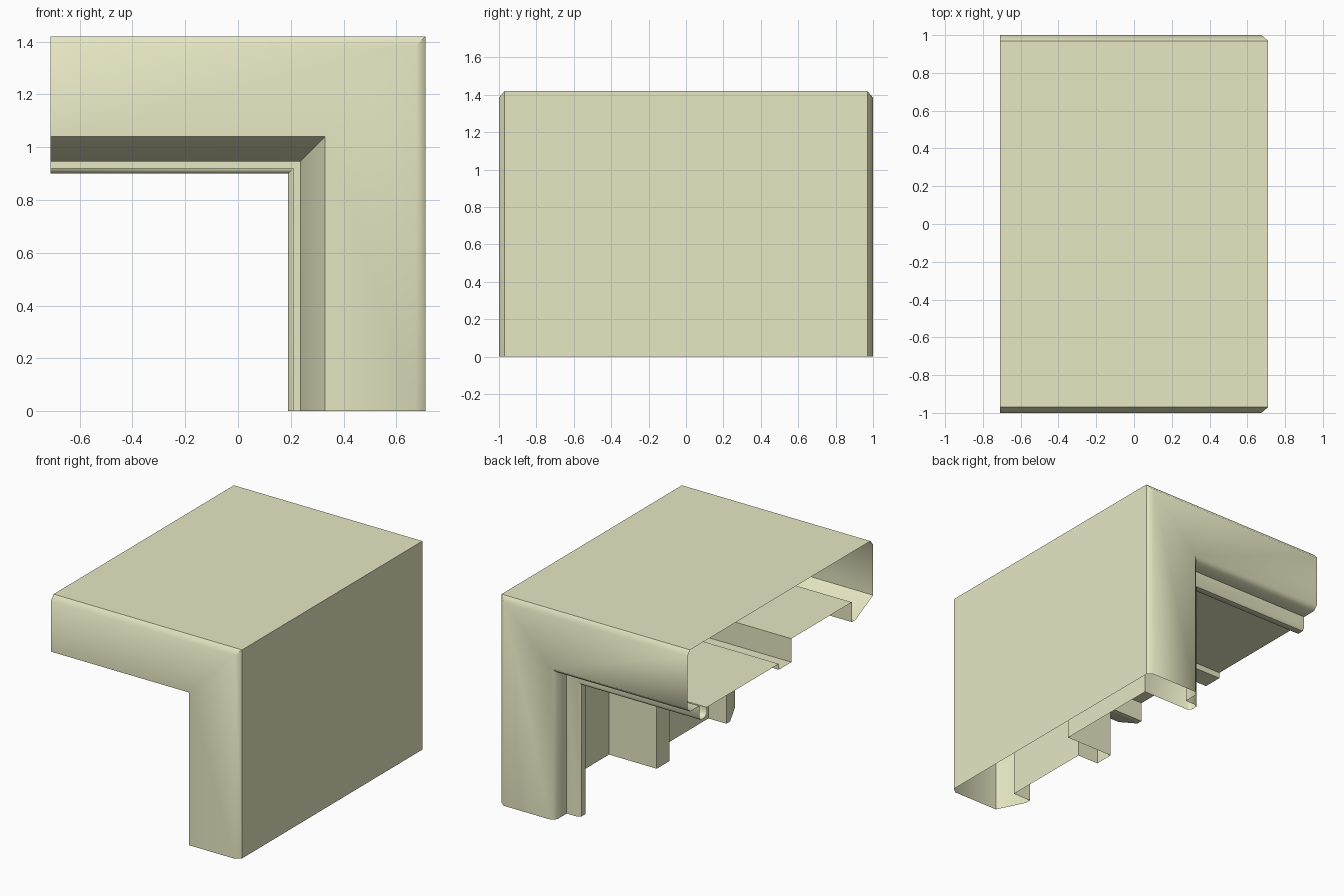
import bpy, bmesh, math

if "Cube" in bpy.data.objects:
    bpy.data.objects.remove(bpy.data.objects["Cube"])

# Cross-section: (y, depth below the header top, depth inside the post side)
profile = [
    (-0.97, 0.00, 0.00), (0.97, 0.00, 0.00),      # outer flat
    (1.00, 0.036, 0.036), (1.00, 0.39, 0.39),     # back face
    (0.97, 0.42, 0.42), (0.87, 0.42, 0.42),
    (0.87, 0.50, 0.50), (0.855, 0.52, 0.52),      # bead
    (0.81, 0.52, 0.52), (0.79, 0.50, 0.50),
    (0.79, 0.46, 0.14), (0.015, 0.46, 0.14),      # recess, deeper in the post
    (0.015, 0.50, 0.50), (-0.12, 0.50, 0.50),     # stop rib
    (-0.12, 0.34, 0.34), (-0.77, 0.34, 0.34),     # front rebate
    (-0.77, 0.475, 0.475), (-0.81, 0.475, 0.475), # front lip
    (-1.00, 0.38, 0.38), (-1.00, 0.036, 0.036),   # front face
]
HALF, TOP = 0.71, 1.42

# Sweep the open-ended section along the header, round the mitre, down the post
bm = bmesh.new()
rings = [
    [bm.verts.new((-HALF, y, TOP - dh)) for y, dh, dp in profile],
    [bm.verts.new((HALF - dp, y, TOP - dh)) for y, dh, dp in profile],
    [bm.verts.new((HALF - dp, y, 0)) for y, dh, dp in profile],
]
n = len(profile)
for a, b in zip(rings, rings[1:]):
    for i in range(n):
        j = (i + 1) % n
        bm.faces.new((a[i], a[j], b[j], b[i]))
bmesh.ops.recalc_face_normals(bm, faces=bm.faces)

# Make sure the outer flat faces up
bm.normal_update()
top = max(bm.faces, key=lambda f: f.calc_center_median().z)
if top.normal.z < 0:
    bmesh.ops.reverse_faces(bm, faces=bm.faces)

mesh = bpy.data.meshes.new("frame_corner")
bm.to_mesh(mesh)
bm.free()
frame = bpy.data.objects.new("frame_corner", mesh)
bpy.context.collection.objects.link(frame)

# Pale cream paint
paint = bpy.data.materials.new("cream_paint")
paint.diffuse_color = (0.80, 0.80, 0.55, 1)
paint.use_nodes = True
paint.node_tree.nodes["Principled BSDF"].inputs["Base Color"].default_value = paint.diffuse_color
mesh.materials.append(paint)

# Soften the small edge bevels only
bpy.context.view_layer.objects.active = frame
frame.select_set(True)
bpy.ops.object.shade_smooth_by_angle(angle=math.radians(46))
